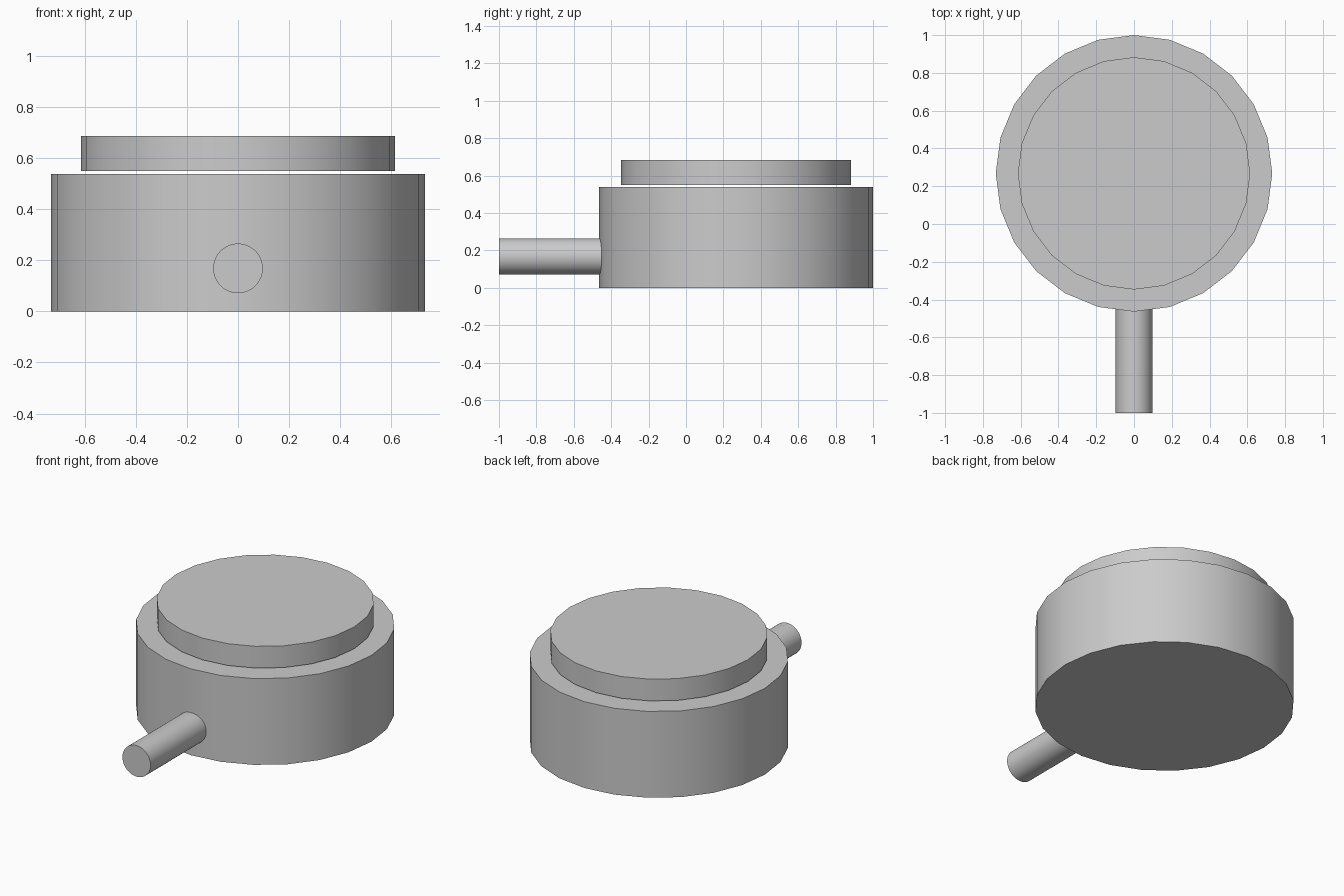
import bpy
import math

cube = bpy.data.objects.get("Cube")
if cube:
    bpy.data.objects.remove(cube, do_unlink=True)

# Single plain grey
GREY = (0.6, 0.6, 0.6, 1)
grey = bpy.data.materials.new("grey")
grey.use_nodes = True
grey.diffuse_color = GREY
grey.node_tree.nodes["Principled BSDF"].inputs["Base Color"].default_value = GREY


def cylinder(name, sides, radius, length, centre, tilt=0):
    bpy.ops.mesh.primitive_cylinder_add(
        vertices=sides, radius=radius, depth=length,
        location=centre, rotation=(tilt, 0, 0))
    obj = bpy.context.object
    obj.name = name
    obj.data.materials.append(grey)
    bpy.ops.object.shade_smooth_by_angle(angle=math.radians(30))
    return obj


def upright(name, radius, bottom, top):
    return cylinder(name, 24, radius, top - bottom,
                    (0, CENTRE_Y, (bottom + top) / 2))


CENTRE_Y = 0.268

# Drum body and the plate hovering just above it
upright("body", 0.732, 0, 0.538)
upright("top_plate", 0.615, 0.549, 0.685)

# Round rod leaving the front of the body
FRONT, INNER = -1.0, -0.42
cylinder("front_rod", 48, 0.097, INNER - FRONT,
         (0, (FRONT + INNER) / 2, 0.168), math.pi / 2)
